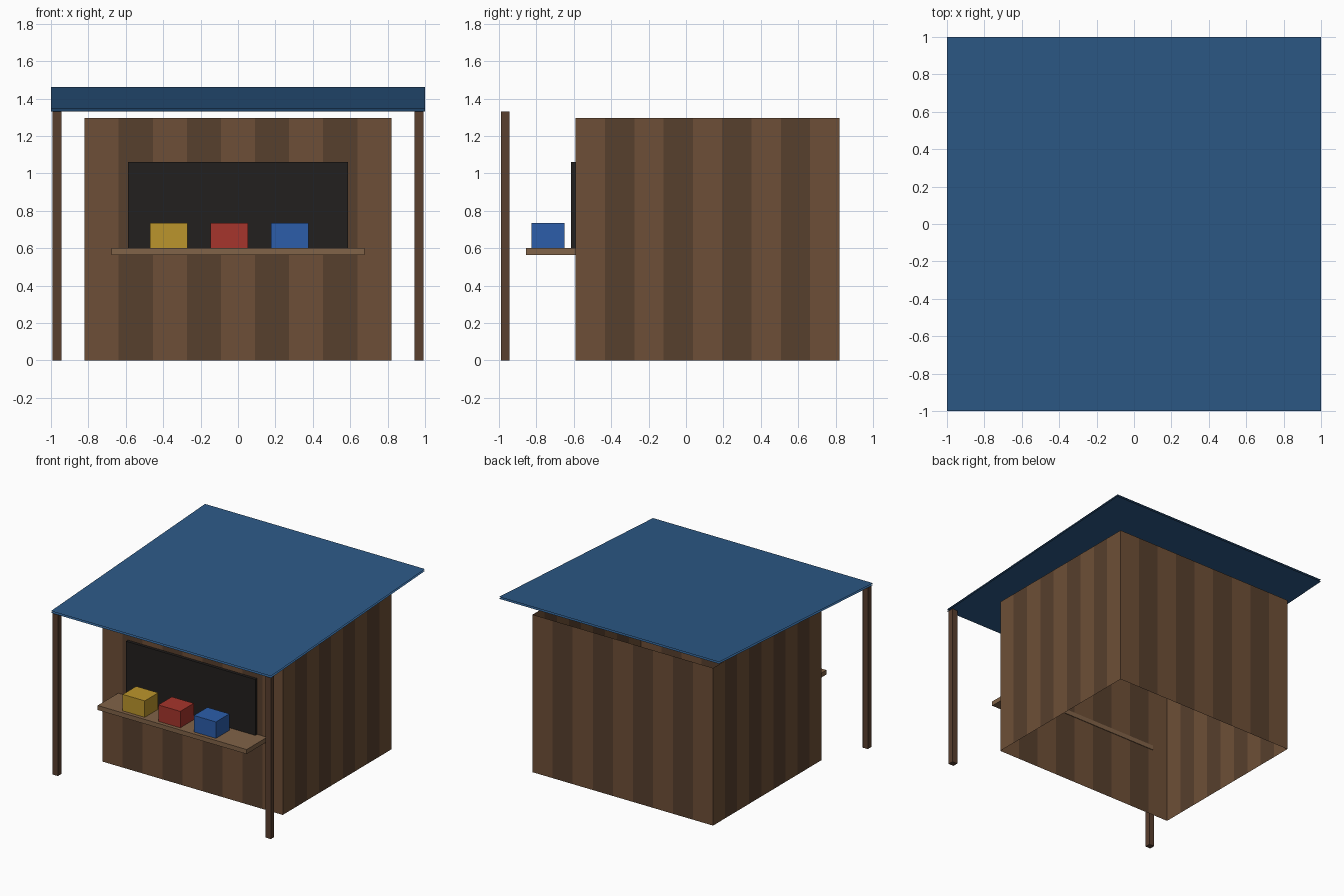
import bpy

if "Cube" in bpy.data.objects:
    bpy.data.objects.remove(bpy.data.objects["Cube"])


def material(name, rgb):
    m = bpy.data.materials.new(name)
    m.diffuse_color = (*rgb, 1)
    m.use_nodes = True
    m.node_tree.nodes["Principled BSDF"].inputs["Base Color"].default_value = m.diffuse_color
    return m


def mesh_object(name, verts, faces, mats):
    me = bpy.data.meshes.new(name)
    me.from_pydata(verts, [], faces)
    for m in mats:
        me.materials.append(m)
    ob = bpy.data.objects.new(name, me)
    bpy.context.collection.objects.link(ob)
    return ob


def box(name, x, y, z, mat):
    """Box from (min, max) ranges on each axis."""
    verts = [(a, b, c) for a in x for b in y for c in z]
    faces = [(0, 1, 3, 2), (4, 6, 7, 5), (0, 4, 5, 1),
             (2, 3, 7, 6), (0, 2, 6, 4), (1, 5, 7, 3)]
    return mesh_object(name, verts, faces, [mat])


light_wood = material("light_wood", (0.155, 0.078, 0.038))
dark_wood = material("dark_wood", (0.095, 0.05, 0.026))
post_wood = material("post_wood", (0.10, 0.05, 0.028))
shelf_wood = material("shelf_wood", (0.22, 0.125, 0.065))
black = material("opening_black", (0.016, 0.014, 0.013))
canvas = material("canvas_blue", (0.025, 0.10, 0.24))
yellow = material("yellow", (0.50, 0.30, 0.025))
red = material("red", (0.38, 0.035, 0.025))
blue = material("blue", (0.025, 0.11, 0.40))

# Walls: four open sheets of nine alternating planks
X, FRONT, BACK, TOP, PLANKS = 0.82, -0.59, 0.82, 1.295, 9


def wall(name, a, b):
    verts, faces = [], []
    for i in range(PLANKS + 1):
        t = i / PLANKS
        x, y = a[0] + (b[0] - a[0]) * t, a[1] + (b[1] - a[1]) * t
        verts += [(x, y, 0), (x, y, TOP)]
    for i in range(PLANKS):
        k = 2 * i
        faces.append((k, k + 2, k + 3, k + 1))
    ob = mesh_object(name, verts, faces, [light_wood, dark_wood])
    for i, p in enumerate(ob.data.polygons):
        p.material_index = i % 2


corners = [(-X, FRONT), (X, FRONT), (X, BACK), (-X, BACK)]
for i, side in enumerate(("front", "right", "back", "left")):
    wall(side + "_wall", corners[i], corners[(i + 1) % 4])

# Roof: upper and lower canvas sheets rising to the back, open at the edges
for name, z, flip in (("roof_top", 1.345, False), ("roof_underside", 1.33, True)):
    verts = [(-1, -1, z), (1, -1, z), (1, 1, z + 0.116), (-1, 1, z + 0.116)]
    mesh_object(name, verts, [(3, 2, 1, 0) if flip else (0, 1, 2, 3)], [canvas])

# Front posts
for name, x in (("left_post", -0.968), ("right_post", 0.968)):
    box(name, (x - 0.023, x + 0.023), (-0.99, -0.945), (0, 1.33), post_wood)

# Serving opening, counter and goods
box("serving_opening", (-0.587, 0.587), (-0.614, -0.5905), (0.6, 1.06), black)
box("counter", (-0.677, 0.677), (-0.855, -0.585), (0.563, 0.6), shelf_wood)
for name, x, mat in (("yellow_crate", -0.37, yellow),
                     ("red_crate", -0.047, red),
                     ("blue_crate", 0.277, blue)):
    box(name, (x - 0.1, x + 0.1), (-0.825, -0.65), (0.6, 0.735), mat)
